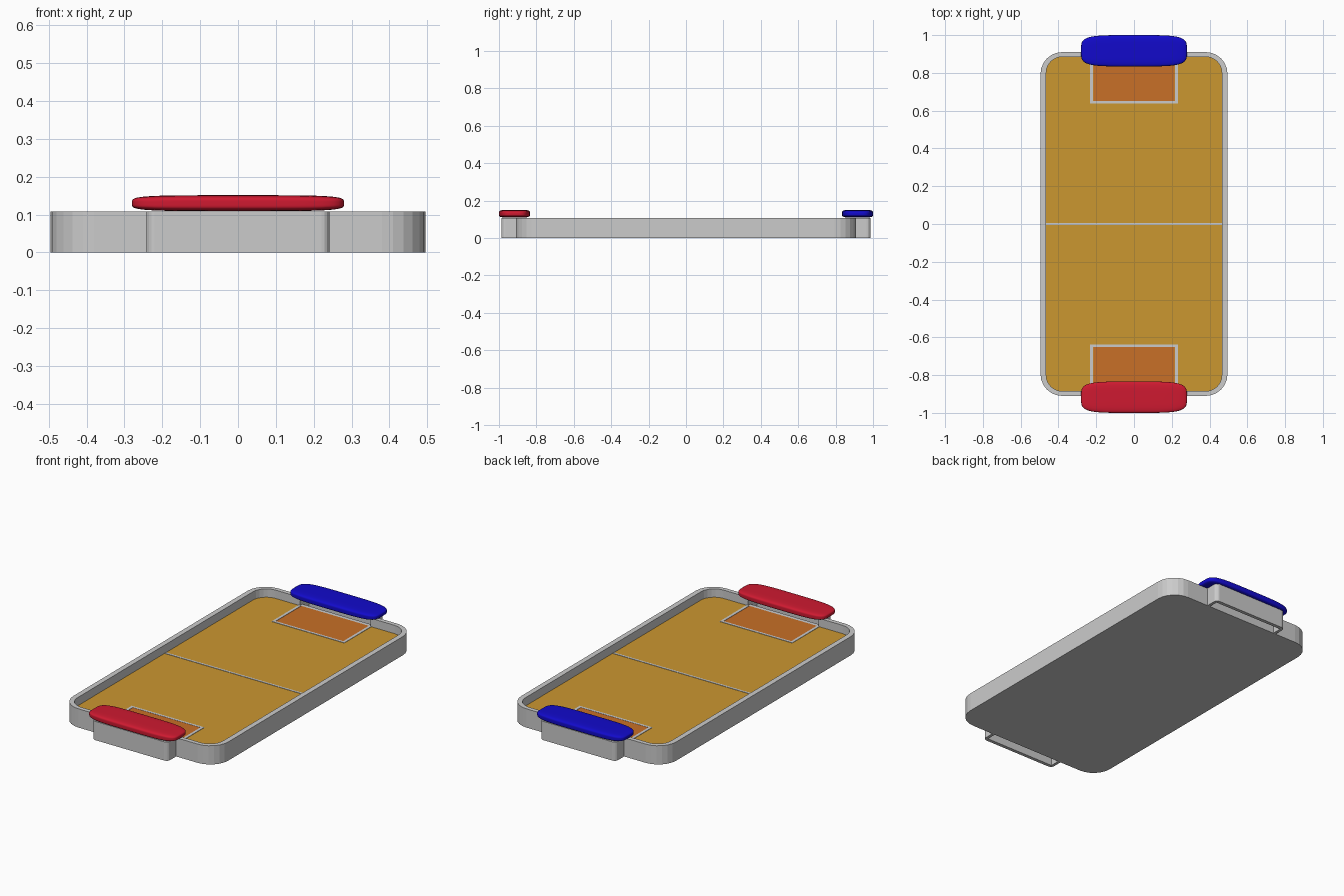
import bpy, bmesh
from math import cos, sin, radians

if "Cube" in bpy.data.objects:
    bpy.data.objects.remove(bpy.data.objects["Cube"])

WALL_TOP, FLOOR = 0.108, 0.06


def material(name, rgb):
    m = bpy.data.materials.new(name)
    m.diffuse_color = (*rgb, 1)
    m.use_nodes = True
    m.node_tree.nodes["Principled BSDF"].inputs["Base Color"].default_value = m.diffuse_color
    return m


GOLD = material("gold", (0.60, 0.31, 0.03))
ORANGE = material("orange", (0.58, 0.16, 0.02))
RED = material("red", (0.62, 0.01, 0.03))
BLUE = material("blue", (0.006, 0.003, 0.60))


def finish(name, bm, mat, angle):
    bmesh.ops.recalc_face_normals(bm, faces=bm.faces)
    me = bpy.data.meshes.new(name)
    bm.to_mesh(me)
    bm.free()
    ob = bpy.data.objects.new(name, me)
    bpy.context.collection.objects.link(ob)
    if mat:
        me.materials.append(mat)
    bpy.ops.object.select_all(action='DESELECT')
    ob.select_set(True)
    bpy.context.view_layer.objects.active = ob
    if angle:
        bpy.ops.object.shade_smooth_by_angle(angle=radians(angle))
    return ob


def prism(name, outlines, z0, z1, mat=None):
    """Extrude one or more flat outlines from z0 to z1."""
    bm = bmesh.new()
    for pts in outlines:
        face = bm.faces.new([bm.verts.new((x, y, z0)) for x, y in pts])
        ext = bmesh.ops.extrude_face_region(bm, geom=[face], use_keep_orig=True)
        for v in ext["geom"]:
            if isinstance(v, bmesh.types.BMVert):
                v.co.z = z1
    return finish(name, bm, mat, 0)


def arc(cx, cy, r, start, n=6):
    return [(cx + r * cos(radians(start + 90 * i / n)),
             cy + r * sin(radians(start + 90 * i / n))) for i in range(n + 1)]


def half_outline(hx, hy, r):
    """Right half of a rounded rectangle, from bottom to top."""
    return arc(hx - r, -hy + r, r, 270) + arc(hx - r, hy - r, r, 0)


def flip_x(pts):
    return [(-x, y) for x, y in reversed(pts)]


def rect(x0, y0, x1, y1):
    return [(x0, y0), (x1, y0), (x1, y1), (x0, y1)]


# Outer rim in two halves, open at each goal mouth
GAP = 0.225
outer = half_outline(0.495, 0.91, 0.115)
inner = half_outline(0.465, 0.885, 0.085)
rim = ([(GAP, -0.91)] + outer + [(GAP, 0.91), (GAP, 0.885)]
       + inner[::-1] + [(GAP, -0.885)])
prism("rim_wall", [rim, flip_x(rim)], 0, WALL_TOP)

# Solid base with sills under the goal mouths, and playing surface
field = inner + flip_x(inner)
prism("base", [field, rect(-GAP, 0.885, GAP, 0.91),
               rect(-GAP, -0.91, GAP, -0.885)], 0, FLOOR - 0.001)
prism("playing_surface", [field], FLOOR - 0.001, FLOOR, GOLD)
prism("centre_line", [rect(-0.465, -0.006, 0.465, 0.006)], FLOOR, FLOOR + 0.002)

# Ends: goal pocket, goal area, markings and padded bumper
for label, s, colour in (("front", -1, RED), ("back", 1, BLUE)):
    def place(pts):
        return [(x, s * y) for x, y in pts]

    right = arc(0.22, 0.965, 0.022, 0, 4)
    pocket = ([(0.242, 0.91)] + right + flip_x(right)
              + [(-0.242, 0.91), (-GAP, 0.91), (-GAP, 0.967),
                 (GAP, 0.967), (GAP, 0.91)])
    prism(label + "_goal_pocket", [place(pocket)], 0, WALL_TOP)

    prism(label + "_goal_area", [place(rect(-0.215, 0.652, 0.215, 0.885))],
          FLOOR, FLOOR + 0.001, ORANGE)
    line = [(-0.232, 0.885), (-0.232, 0.638), (0.232, 0.638), (0.232, 0.885),
            (0.216, 0.885), (0.216, 0.652), (-0.216, 0.652), (-0.216, 0.885)]
    prism(label + "_goal_line", [place(line)], FLOOR, FLOOR + 0.002)

    # Pillow shape: cube projected onto a squarish ellipsoid
    bm = bmesh.new()
    bmesh.ops.create_cube(bm, size=2)
    bmesh.ops.subdivide_edges(bm, edges=bm.edges[:], cuts=15, use_grid_fill=True)
    n = 4.5
    for v in bm.verts:
        k = sum(abs(c) ** n for c in v.co) ** (-1 / n)
        v.co = (0.28 * k * v.co.x, s * 0.917 + 0.083 * k * v.co.y,
                0.13 + 0.021 * k * v.co.z)
    finish(label + "_bumper", bm, colour, 60)
